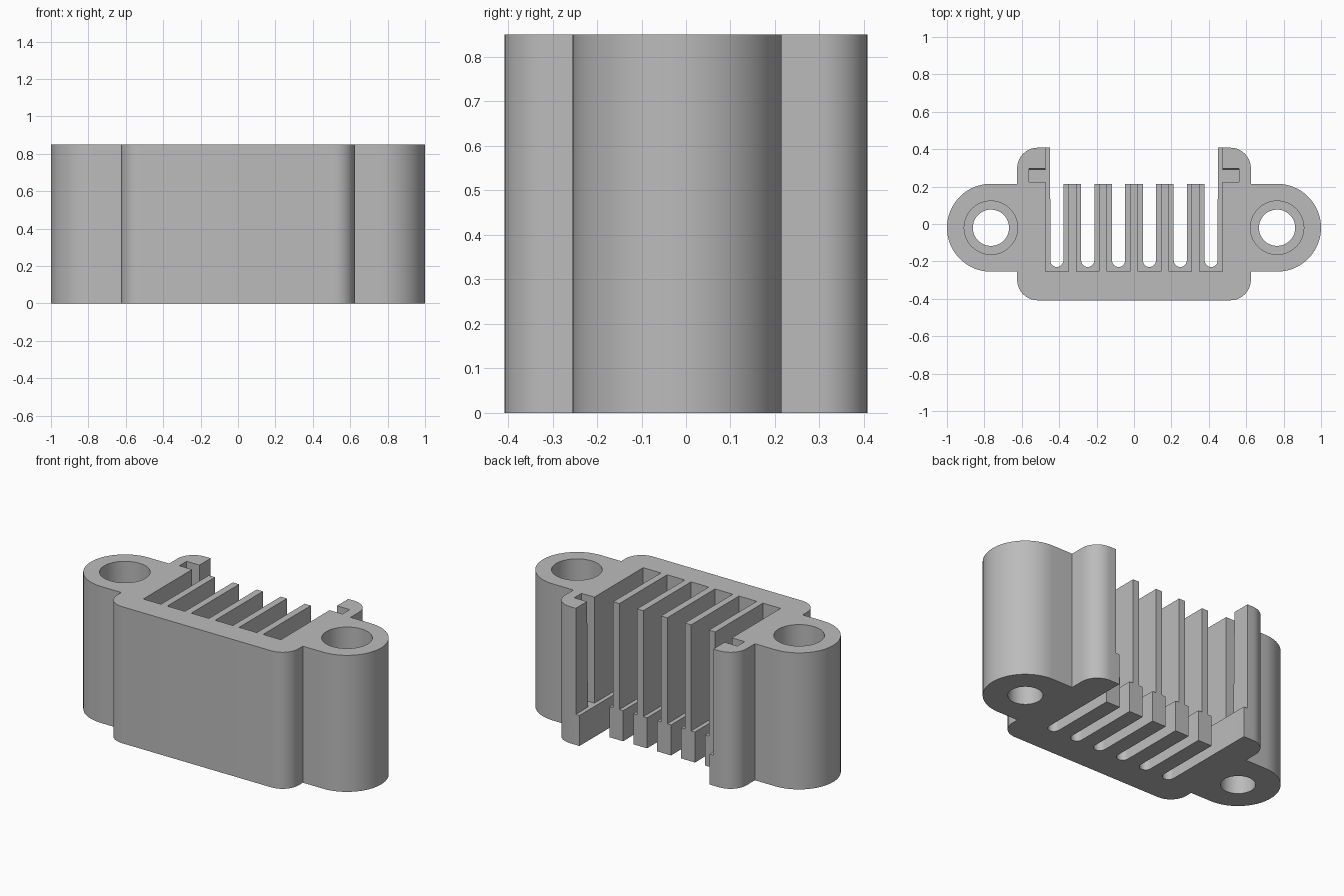
import bpy
import bmesh
from math import cos, sin, radians

HEIGHT, LEDGE = 0.85, 0.19
PITCH = 0.165
EAR_X, EAR_Y, EAR_R = 0.765, -0.02, 0.235

cube = bpy.data.objects.get("Cube")
if cube:
    bpy.data.objects.remove(cube, do_unlink=True)

grey = bpy.data.materials.new("plain grey")
grey.use_nodes = True
colour = (0.5, 0.5, 0.5, 1)
grey.diffuse_color = colour
grey.node_tree.nodes["Principled BSDF"].inputs["Base Color"].default_value = colour


def arc(cx, cy, r, start, end, steps):
    angles = [radians(start + (end - start) * i / steps) for i in range(steps + 1)]
    return [(cx + r * cos(a), cy + r * sin(a)) for a in angles]


def prism(name, bottom, z0, z1, top=None):
    """Closed solid between a bottom profile and an optional different top one."""
    bm = bmesh.new()
    lower = [bm.verts.new((x, y, z0)) for x, y in bottom]
    upper = [bm.verts.new((x, y, z1)) for x, y in (top or bottom)]
    bm.faces.new(lower)
    bm.faces.new(upper)
    n = len(lower)
    for i in range(n):
        j = (i + 1) % n
        bm.faces.new((lower[i], lower[j], upper[j], upper[i]))
    bmesh.ops.recalc_face_normals(bm, faces=bm.faces)
    mesh = bpy.data.meshes.new(name)
    bm.to_mesh(mesh)
    bm.free()
    mesh.materials.append(grey)
    ob = bpy.data.objects.new(name, mesh)
    bpy.context.collection.objects.link(ob)
    return ob


def rect(x0, x1, y0, y1):
    return [(x0, y0), (x1, y0), (x1, y1), (x0, y1)]


def cut(target, cutter):
    cutter.hide_render = True
    mod = target.modifiers.new("cut", "BOOLEAN")
    mod.operation, mod.solver, mod.object = "DIFFERENCE", "EXACT", cutter
    bpy.context.view_layer.objects.active = target
    bpy.ops.object.modifier_apply(modifier=mod.name)
    bpy.data.objects.remove(cutter, do_unlink=True)


# Housing outline, left half: front corner, ear, back post, then the comb of slots
half = arc(0.515, -0.298, 0.11, -90, 0, 10)
half += [(0.625, EAR_Y - EAR_R)]
half += arc(EAR_X, EAR_Y, EAR_R, -90, 90, 32)
half += [(0.625, EAR_Y + EAR_R)]
half += arc(0.515, 0.298, 0.11, 0, 90, 10)
half += [(0.448, 0.408)]
for k in (2.5, 1.5, 0.5):
    x = PITCH * k
    half += arc(x, -0.195, 0.035, 0, -180, 12)
    half += [(x - 0.035, 0.215)]
    if k > 1:
        half += [(x - PITCH + 0.035, 0.215)]
outline = half + [(-x, y) for x, y in reversed(half)]
housing = prism("housing", outline, 0, HEIGHT)

# Wider square pockets above the ledge leave thin fins on the teeth
for i in range(6):
    x = PITCH * (i - 2.5)
    back = 0.5 if i in (0, 5) else 0.25
    cut(housing, prism("pocket", rect(x - 0.061, x + 0.061, -0.255, back), LEDGE, 1))

for s in (-1, 1):
    # Slightly tapered retaining groove in each back post
    low = rect(s * 0.44, s * 0.562, 0.225, 0.288)
    high = rect(s * 0.44, s * 0.562, 0.225, 0.297)
    cut(housing, prism("groove", low, LEDGE, HEIGHT + 0.01, high))
    # Screw hole with a counterbore from above
    for r, z in ((0.097, -0.1), (0.143, LEDGE)):
        ring = arc(s * EAR_X, EAR_Y, r, 0, 352.5, 47)
        cut(housing, prism("bore", ring, z, 1))

bpy.ops.object.select_all(action="DESELECT")
housing.select_set(True)
bpy.context.view_layer.objects.active = housing
bpy.ops.object.shade_smooth_by_angle(angle=radians(30))
